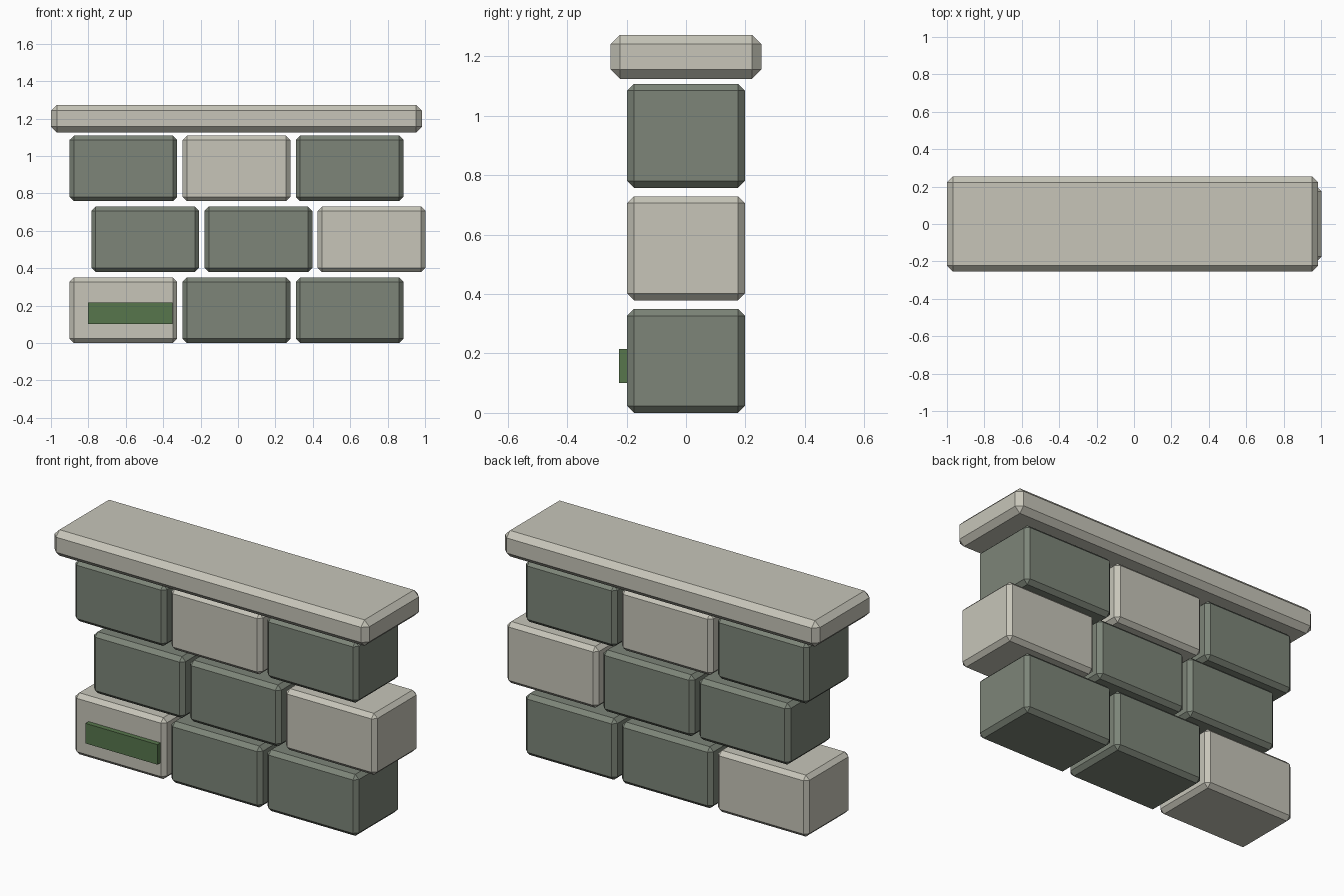
import bpy

old = bpy.data.objects.get("Cube")
if old:
    bpy.data.objects.remove(old, do_unlink=True)


def make_material(name, rgb):
    mat = bpy.data.materials.new(name)
    mat.use_nodes = True
    color = (*rgb, 1.0)
    mat.diffuse_color = color
    bsdf = next(n for n in mat.node_tree.nodes if n.type == 'BSDF_PRINCIPLED')
    bsdf.inputs["Base Color"].default_value = color
    bsdf.inputs["Roughness"].default_value = 0.9
    return mat


pale = make_material("pale_stone", (0.57, 0.56, 0.485))
dark = make_material("dark_stone", (0.205, 0.235, 0.19))
moss = make_material("moss_green", (0.095, 0.18, 0.073))


def block(name, center, size, mat, chamfer=0.0):
    """Box with an optional flat chamfer on every edge."""
    bpy.ops.mesh.primitive_cube_add(size=1, location=center)
    obj = bpy.context.object
    obj.name = name
    obj.scale = size
    bpy.ops.object.transform_apply(location=False, rotation=False, scale=True)
    obj.data.materials.append(mat)
    if chamfer:
        bevel = obj.modifiers.new("Chamfer", 'BEVEL')
        bevel.width = chamfer
        bevel.segments = 1
    return obj


# Three staggered courses of bricks, each with one pale brick
WIDTH, DEPTH, HEIGHT = 0.576, 0.396, 0.35
PITCH_X, PITCH_Z = 0.605, 0.379
courses = [("bottom", -0.613, 0), ("middle", -0.496, 2), ("top", -0.613, 1)]
for row, (label, start_x, pale_index) in enumerate(courses):
    for col in range(3):
        block(f"{label}_brick_{col + 1}",
              (start_x + col * PITCH_X, 0, HEIGHT / 2 + row * PITCH_Z),
              (WIDTH, DEPTH, HEIGHT),
              pale if col == pale_index else dark, 0.023)

# Coping slab
block("coping_slab", (-0.008, 0, 1.199), (1.984, 0.508, 0.148), pale, 0.031)

# Moss strip on the front of the pale bottom brick
block("moss_strip", (-0.576, -0.211, 0.158), (0.454, 0.03, 0.114), moss)
